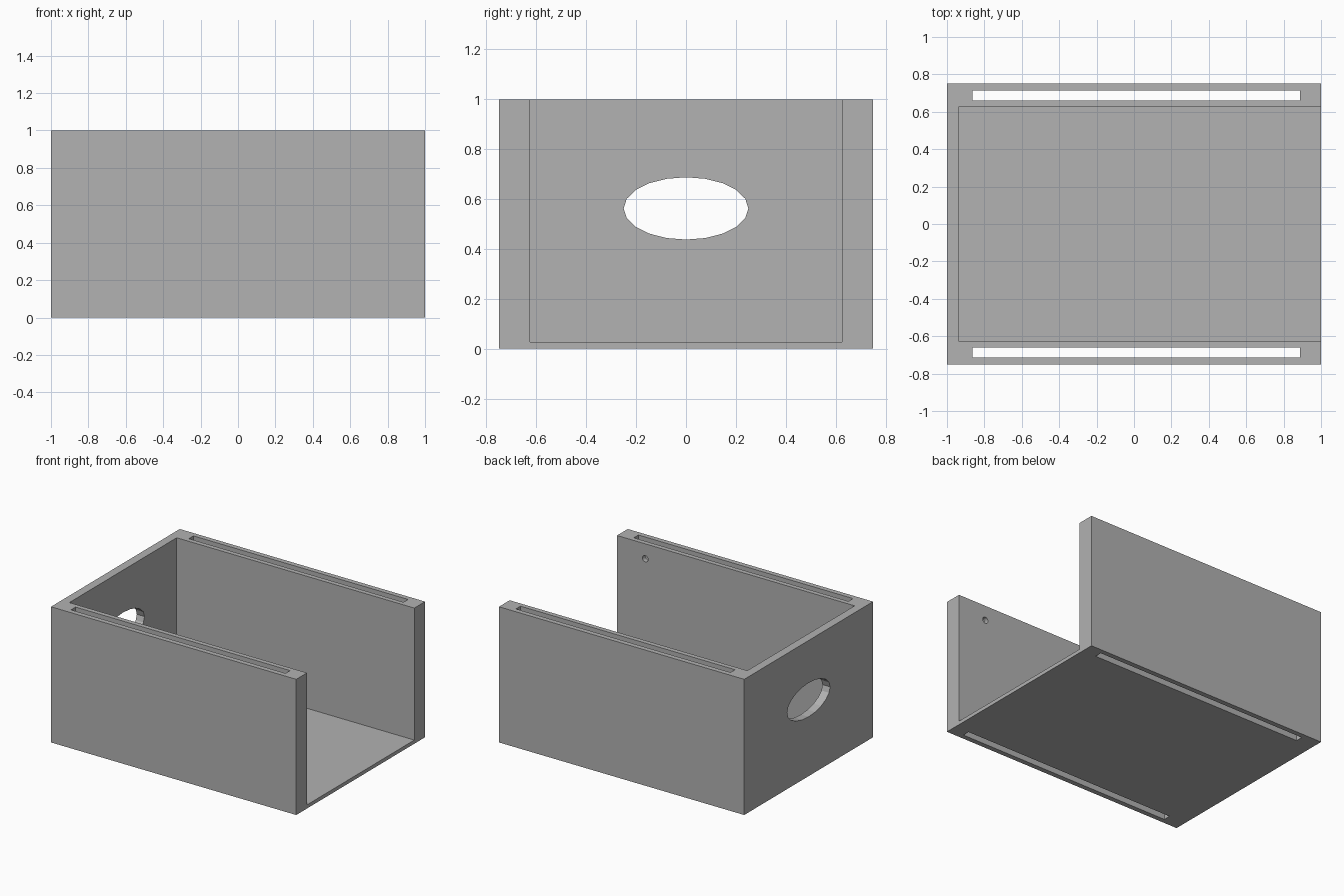
import bpy
import math

if "Cube" in bpy.data.objects:
    bpy.data.objects.remove(bpy.data.objects["Cube"], do_unlink=True)

grey = bpy.data.materials.new("plain grey")
grey.use_nodes = True
colour = (0.445, 0.445, 0.445, 1)
grey.diffuse_color = colour
grey.node_tree.nodes["Principled BSDF"].inputs["Base Color"].default_value = colour


def box(name, low, high):
    """Box spanning two opposite corners."""
    bpy.ops.mesh.primitive_cube_add(size=1)
    ob = bpy.context.object
    ob.name = name
    ob.location = [(a + b) / 2 for a, b in zip(low, high)]
    ob.scale = [b - a for a, b in zip(low, high)]
    bpy.ops.object.transform_apply(location=True, rotation=True, scale=True)
    ob.data.materials.append(grey)
    return ob


def rod(name, centre, rotation, scale, sides, depth):
    """Elliptical cylinder used as a drill."""
    bpy.ops.mesh.primitive_cylinder_add(vertices=sides, radius=1, depth=1)
    ob = bpy.context.object
    ob.name = name
    ob.location = centre
    ob.rotation_euler = rotation
    ob.scale = (*scale, depth)
    bpy.ops.object.transform_apply(location=True, rotation=True, scale=True)
    ob.data.materials.append(grey)
    return ob


def cut(target, cutter):
    """Subtract the cutter, then discard it."""
    mod = target.modifiers.new("cut", 'BOOLEAN')
    mod.operation = 'DIFFERENCE'
    mod.solver = 'EXACT'
    mod.object = cutter
    bpy.context.view_layer.objects.active = target
    bpy.ops.object.modifier_apply(modifier=mod.name)
    bpy.data.objects.remove(cutter, do_unlink=True)


# Outer block, hollowed from the top and one end
housing = box("housing", (-1, -0.75, 0), (1, 0.75, 1))
cut(housing, box("cavity", (-0.9375, -0.625, 0.027), (1.2, 0.625, 1.2)))

# Long slots running down through both side walls
for side in (-1, 1):
    y = side * 0.6865
    cut(housing, box("wall_slot", (-0.8625, y - 0.0265, -0.1), (0.8875, y + 0.0265, 1.1)))

# Oval opening in the end wall
cut(housing, rod("oval_opening", (-0.97, 0, 0.5625), (0, math.pi / 2, 0),
                 (0.125, 0.25), 20, 0.3))

# Small hole from the cavity into the front wall slot
cut(housing, rod("small_hole", (0.77, -0.64, 0.89), (math.pi / 2, 0, 0),
                 (0.023, 0.023), 20, 0.08))
